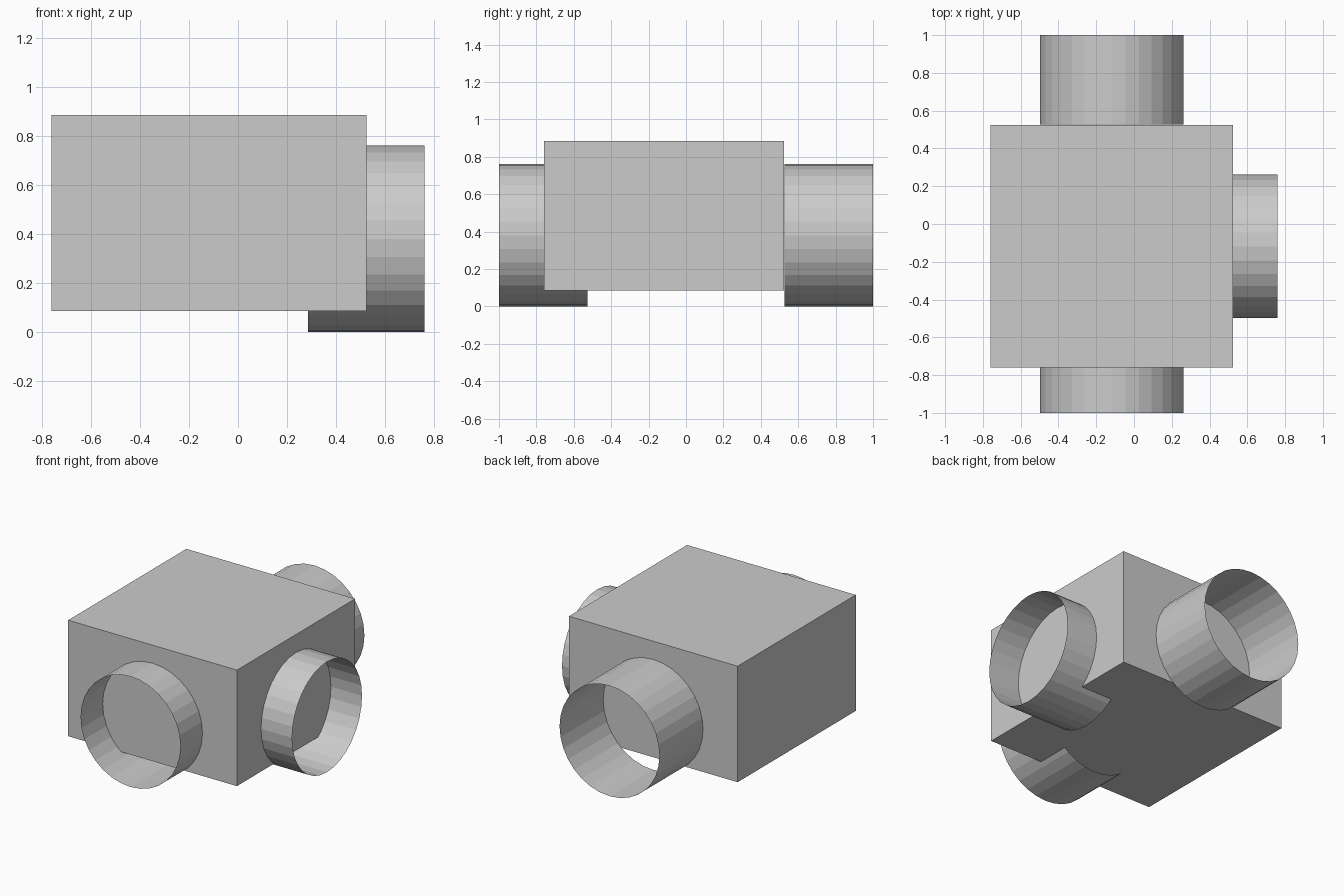
import bpy
from math import pi

if "Cube" in bpy.data.objects:
    bpy.data.objects.remove(bpy.data.objects["Cube"])

R, LENGTH, SIDES = 0.38, 0.474, 32   # tube radius, length, facets
MID = -0.118                         # shared centre line of box and tubes


def tube(name, loc, rot):
    """Open-ended, thin-walled duct collar."""
    bpy.ops.mesh.primitive_cylinder_add(vertices=SIDES, radius=R, depth=LENGTH,
                                        end_fill_type='NOTHING',
                                        location=loc, rotation=rot)
    bpy.context.object.name = name


# Main box
bpy.ops.mesh.primitive_cube_add(size=1, location=(MID, MID, 0.485))
box = bpy.context.object
box.name = "junction_box"
box.scale = (1.284, 1.284, 0.798)
bpy.ops.object.transform_apply(location=False, rotation=False, scale=True)

# Duct collars on the front, back and right
end = LENGTH / 2
tube("front_collar", (MID, -1 + end, R), (pi / 2, 0, 0))
tube("back_collar", (MID, 1 - end, R), (pi / 2, 0, 0))
tube("right_collar", (0.76 - end, MID, R), (0, pi / 2, 0))
